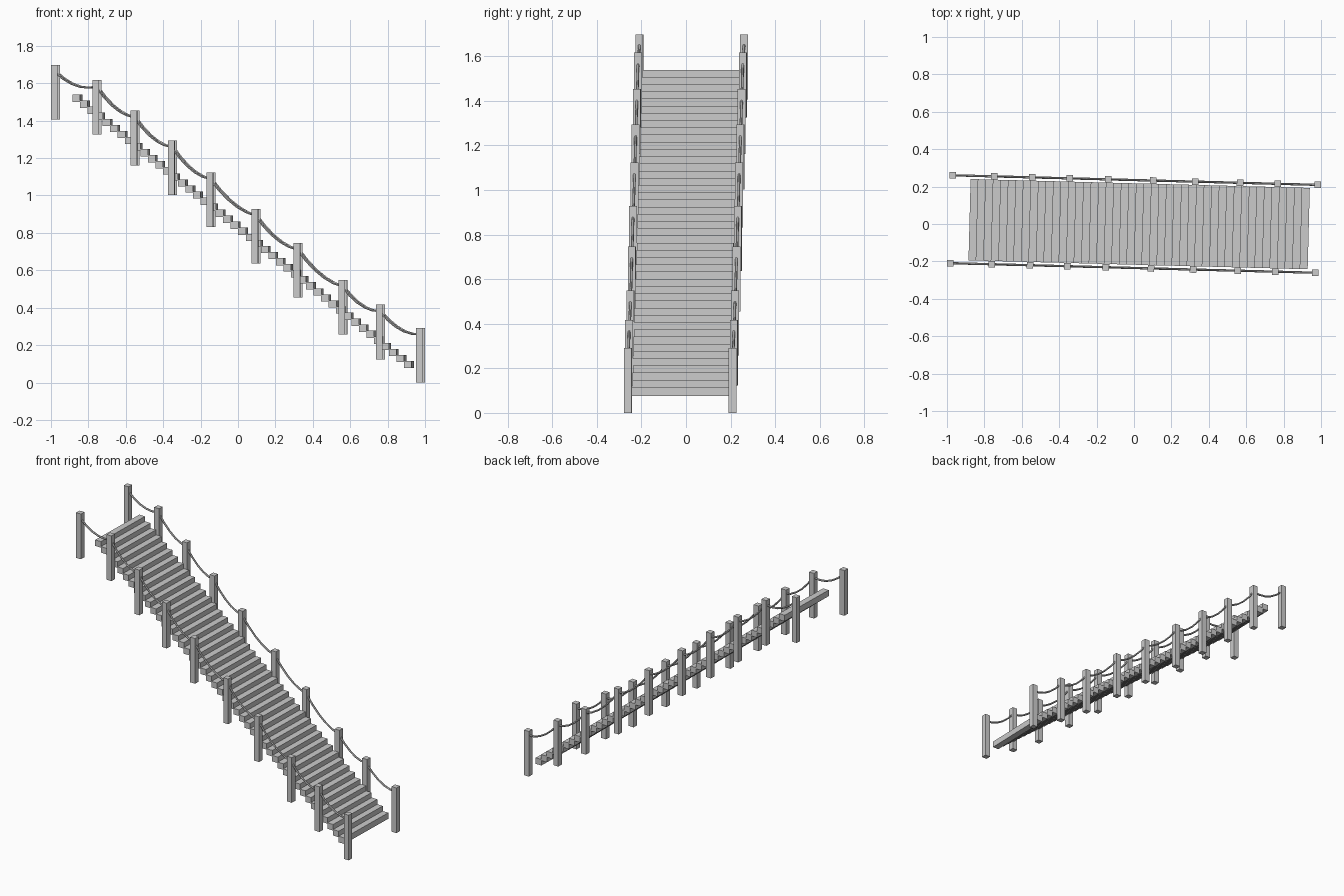
import bpy, math
from mathutils import Matrix, Vector

if "Cube" in bpy.data.objects:
    bpy.data.objects.remove(bpy.data.objects["Cube"])

TURN = Matrix.Rotation(math.radians(-1.5), 4, 'Z')
HALF_W = 0.235      # post row offset from the centre line
POST_W, POST_H = 0.035, 0.292
STEPS = 45


def box(name, centre, size):
    bpy.ops.mesh.primitive_cube_add(size=1)
    ob = bpy.context.object
    ob.name = name
    ob.data.transform(Matrix.Diagonal((*size, 1)))
    ob.matrix_world = TURN @ Matrix.Translation(centre)
    return ob


# Stair treads, descending towards +x
first, last = Vector((-0.859, 0, 1.520)), Vector((0.914, 0, 0.096))
for i in range(STEPS):
    box(f"tread_{i:02d}", first.lerp(last, i / (STEPS - 1)), (0.041, 0.435, 0.039))

# Rail posts: (x, top height)
posts = [(-0.976, 1.697), (-0.754, 1.617), (-0.55, 1.453), (-0.35, 1.294),
         (-0.144, 1.123), (0.097, 0.928), (0.322, 0.746), (0.561, 0.549),
         (0.762, 0.416), (0.976, 0.292)]


def rope(name, y):
    # Sagging rope, a few straight segments per span
    pts = []
    seg = 5
    for (x0, z0), (x1, z1) in zip(posts, posts[1:]):
        for k in range(seg):
            t = k / seg
            sag = 0.034 * 4 * t * (1 - t)
            pts.append((x0 + (x1 - x0) * t, y, z0 + (z1 - z0) * t - 0.035 - sag))
    pts.append((posts[-1][0], y, posts[-1][1] - 0.035))
    cu = bpy.data.curves.new(name, 'CURVE')
    cu.dimensions = '3D'
    cu.bevel_depth = 0.006
    cu.bevel_resolution = 1
    cu.use_fill_caps = True
    sp = cu.splines.new('POLY')
    sp.points.add(len(pts) - 1)
    for p, co in zip(sp.points, pts):
        p.co = (*co, 1)
    sp.use_smooth = False
    ob = bpy.data.objects.new(name, cu)
    ob.matrix_world = TURN
    bpy.context.collection.objects.link(ob)


# Both sides of the stair
for side, y in (("front", -HALF_W), ("back", HALF_W)):
    for i, (x, top) in enumerate(posts):
        box(f"{side}_post_{i}", (x, y, top - POST_H / 2), (POST_W, POST_W, POST_H))
    rope(f"{side}_rope", y)
